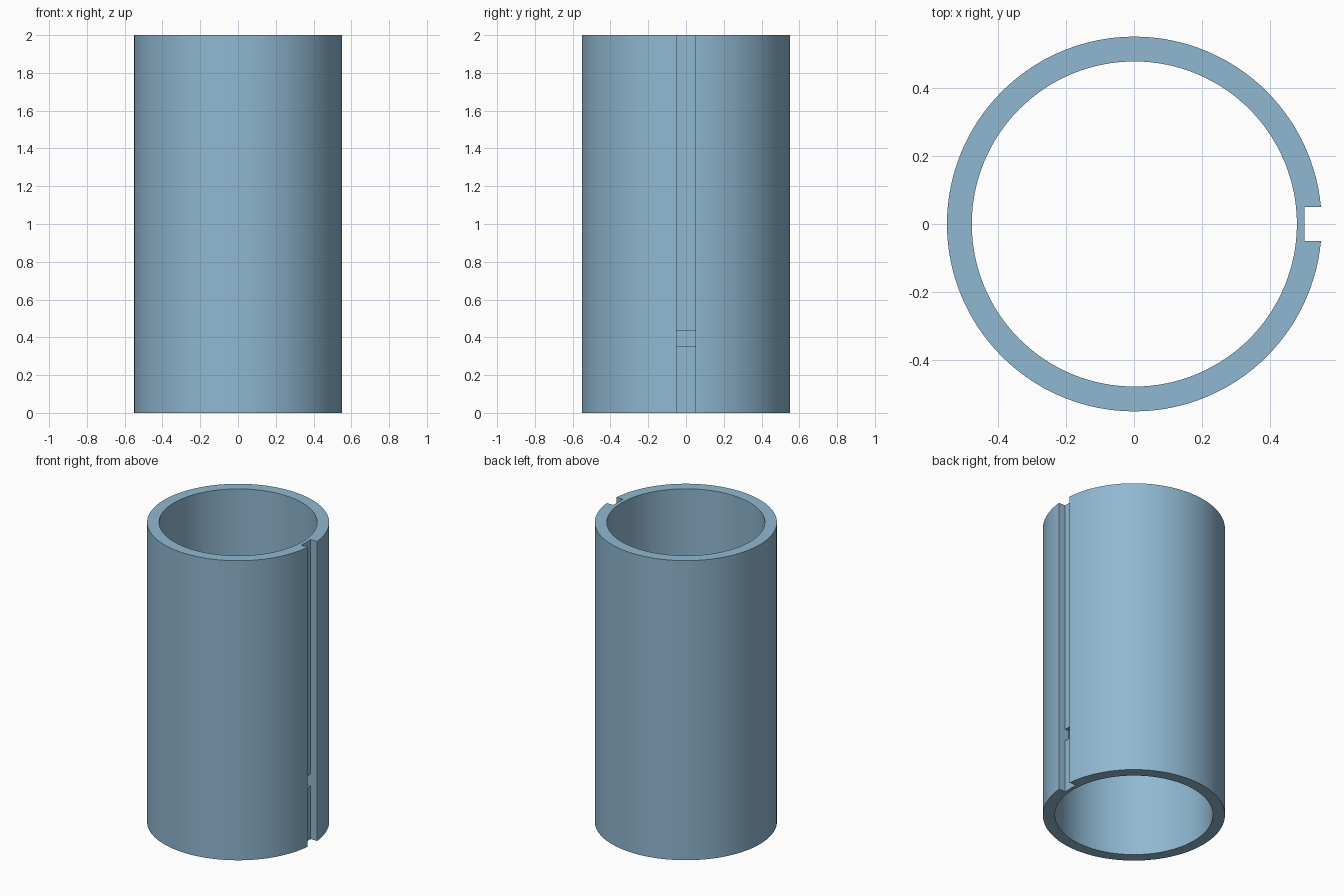
import bpy
import math

if "Cube" in bpy.data.objects:
    bpy.data.objects.remove(bpy.data.objects["Cube"])

HEIGHT, R_OUT, R_IN = 2.0, 0.551, 0.478
SHIFT = 0.001            # recentres the tube, whose +x side is shortened by the slot
SLOT_W, SLOT_FLOOR = 0.10, 0.502
WIN_LOW, WIN_HIGH = 0.355, 0.435

blue = bpy.data.materials.new("steel blue")
blue.diffuse_color = (0.279, 0.479, 0.638, 1)
blue.use_nodes = True
blue.node_tree.nodes["Principled BSDF"].inputs["Base Color"].default_value = blue.diffuse_color


def cylinder(name, radius, height):
    bpy.ops.mesh.primitive_cylinder_add(vertices=128, radius=radius, depth=height,
                                        location=(SHIFT, 0, HEIGHT / 2))
    ob = bpy.context.object
    ob.name = name
    ob.data.materials.append(blue)
    return ob


def box(name, x0, x1, z0, z1):
    bpy.ops.mesh.primitive_cube_add(size=1, location=((x0 + x1) / 2, 0, (z0 + z1) / 2))
    ob = bpy.context.object
    ob.name = name
    ob.scale = (x1 - x0, SLOT_W, z1 - z0)
    ob.data.materials.append(blue)
    return ob


# Tube wall
tube = cylinder("slotted_tube", R_OUT, HEIGHT)

# Bore, full-length outer keyway, and the small window through the keyway floor
cutters = [
    cylinder("bore_cutter", R_IN, HEIGHT + 0.2),
    box("keyway_cutter", SLOT_FLOOR, 0.7, -0.1, HEIGHT + 0.1),
    box("window_cutter", 0.40, 0.65, WIN_LOW, WIN_HIGH),
]
bpy.context.view_layer.objects.active = tube
for cutter in cutters:
    cut = tube.modifiers.new(cutter.name, 'BOOLEAN')
    cut.operation = 'DIFFERENCE'
    cut.solver = 'EXACT'
    cut.object = cutter
    bpy.ops.object.modifier_apply(modifier=cut.name)
for cutter in cutters:
    bpy.data.objects.remove(cutter)

# Smooth round walls with crisp rims and slot edges
bpy.ops.object.select_all(action='DESELECT')
tube.select_set(True)
bpy.ops.object.shade_smooth_by_angle(angle=math.radians(20))
